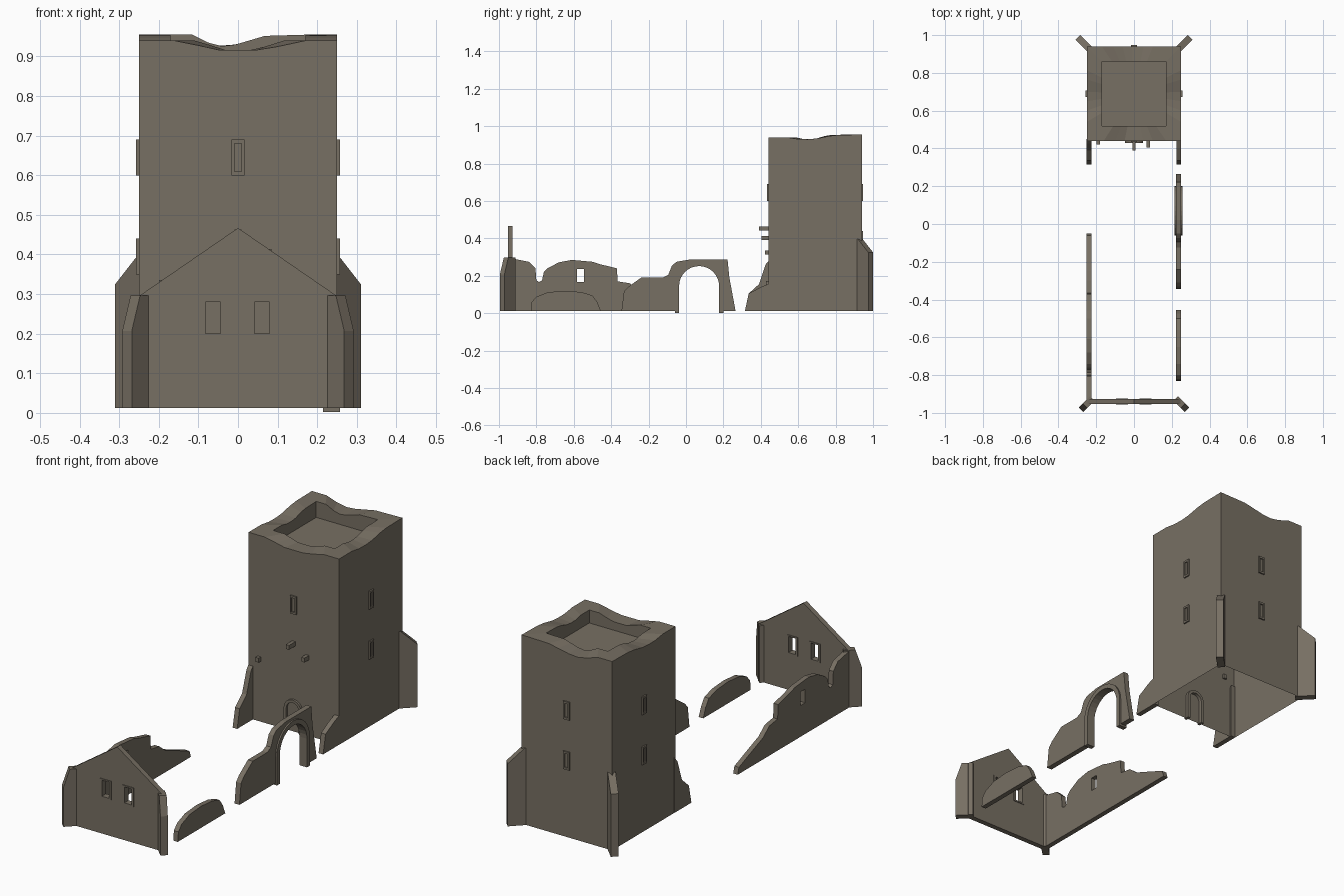
import bpy, bmesh, math
from mathutils import Matrix, Vector

if "Cube" in bpy.data.objects:
    bpy.data.objects.remove(bpy.data.objects["Cube"])

stone = bpy.data.materials.new("weathered stone")
stone.diffuse_color = (0.185, 0.16, 0.125, 1)
stone.use_nodes = True
stone.node_tree.nodes["Principled BSDF"].inputs["Base Color"].default_value = stone.diffuse_color


def slab(name, loops, angle, origin, thick):
    """Solid from 2D outlines (first outer, rest holes); local x runs along angle, local y is up."""
    cu = bpy.data.curves.new(name, 'CURVE')
    cu.dimensions = '2D'
    cu.fill_mode = 'BOTH'
    cu.extrude = thick / 2
    for loop in loops:
        sp = cu.splines.new('POLY')
        sp.points.add(len(loop) - 1)
        for p, c in zip(sp.points, loop):
            p.co = (c[0], c[1], 0, 1)
        sp.use_cyclic_u = True
    tmp = bpy.data.objects.new(name + "_outline", cu)
    bpy.context.collection.objects.link(tmp)
    bpy.context.view_layer.update()
    dg = bpy.context.evaluated_depsgraph_get()
    me = bpy.data.meshes.new_from_object(tmp.evaluated_get(dg))
    bpy.data.objects.remove(tmp)
    d = Vector((math.cos(angle), math.sin(angle), 0))
    up = Vector((0, 0, 1))
    m = Matrix((d, up, d.cross(up))).transposed().to_4x4()
    m.translation = origin
    me.transform(m)
    bm = bmesh.new()
    bm.from_mesh(me)
    bmesh.ops.remove_doubles(bm, verts=bm.verts, dist=1e-5)
    bmesh.ops.recalc_face_normals(bm, faces=bm.faces)
    bm.to_mesh(me)
    bm.free()
    return add(name, me)


def add(name, me):
    me.materials.clear()
    me.materials.append(stone)
    for p in me.polygons:
        p.use_smooth = False
    ob = bpy.data.objects.new(name, me)
    bpy.context.collection.objects.link(ob)
    return ob


def rect(x0, x1, z0, z1):
    return [(x0, z0), (x1, z0), (x1, z1), (x0, z1)]


def arc(c, z, r, n=16):
    return [(c - r * math.cos(math.pi * i / n), z + r * math.sin(math.pi * i / n)) for i in range(n + 1)]


def arch_ring(c, z0, spring, ro, ri):
    return ([(c - ro, z0)] + arc(c, spring, ro) + [(c + ro, z0), (c + ri, z0)]
            + arc(c, spring, ri)[::-1] + [(c - ri, z0)])


B = 0.012                      # foot of the walls
Q = math.pi / 2

# Tower: hollow shell open below, ragged rim and sunken top
front = [(0, .94), (.18, .94), (.3, .928), (.4, .917), (.6, .917), (.7, .925), (.84, .94), (1, .94)]
side = [(0, .94), (.2, .94), (.32, .931), (.42, .93), (.52, .934), (.65, .947), (.75, .953), (1, .955)]
back = [(0, .955), (.16, .955), (.28, .935), (.38, .926), (.48, .93), (.6, .942), (.7, .952), (1, .955)]
ring = ([(-1 + 2 * t, -1, z) for t, z in front[:-1]] + [(1, -1 + 2 * t, z) for t, z in side[:-1]]
        + [(-1 + 2 * t, 1, z) for t, z in back[:0:-1]] + [(-1, -1 + 2 * t, z) for t, z in side[:0:-1]])
bm = bmesh.new()
CY = 0.69


def loop(h, fixed=None):
    return [bm.verts.new((x * h, CY + y * h, z if fixed is None else fixed)) for x, y, z in ring]


loops = [loop(.25, B), loop(.25), loop(.17), loop(.17, .875)]
for a, b in zip(loops, loops[1:]):
    for i in range(len(ring)):
        j = (i + 1) % len(ring)
        bm.faces.new((a[i], a[j], b[j], b[i]))
bm.faces.new(loops[-1])
me = bpy.data.meshes.new("tower")
bm.to_mesh(me)
bm.free()
add("tower", me)

# Tower slit windows
for face, (ang, org) in {"front": (0, (0, .44, 0)), "back": (0, (0, .94, 0)),
                         "right": (Q, (.25, CY, 0)), "left": (Q, (-.25, CY, 0))}.items():
    for z in ([.60] if face == "front" else [.60, .35]):
        slab("tower_slit_" + face, [rect(-.017, .017, z, z + .09), rect(-.009, .009, z + .01, z + .08)],
             ang, org, .014)

# Tower doorway and beam stubs
slab("tower_door_frame", [arch_ring(0, B, .125, .048, .034)], 0, (0, .443, 0), .028)
for x, z, l in [(0, .452, .05), (.075, .403, .035), (-.19, .325, .018)]:
    slab("beam_stub", [rect(x - .009, x + .009, z - .011, z + .011)], 0, (0, .445 - l / 2, 0), l + .01)

# Diagonal buttresses on tower and gable corners
for s in (1, -1):
    a = math.radians(45) if s > 0 else math.radians(135)
    slab("tower_buttress", [[(-.03, B), (.067, B), (.067, .325), (-.01, .395), (-.03, .40)]],
         a, (s * .25, .94, 0), .036)
    slab("gable_buttress", [[(-.02, B), (.064, B), (.064, .207), (.034, .297), (-.02, .297)]],
         -a, (s * .235, -.938, 0), .034)

# Gable wall with two framed windows
wins = [(-.063), (.061)]
slab("gable_wall", [[(-.25, B), (.25, B), (.25, .295), (0, .467), (-.25, .295)]]
     + [rect(c - .02, c + .02, .2, .28) for c in wins], 0, (0, -.94, 0), .026)
for c in wins:
    slab("gable_window_frame", [rect(c - .031, c + .031, .193, .287), rect(c - .019, c + .019, .2, .28)],
         0, (0, -.94, 0), .033)

# Left nave wall, broken, with one window
slab("left_wall", [[(-.94, B), (-.05, B), (-.06, .045), (-.16, .085), (-.25, .12), (-.30, .16), (-.365, .17),
                    (-.37, .24), (-.46, .262), (-.5, .275), (-.61, .285), (-.68, .272), (-.74, .24), (-.76, .22),
                    (-.77, .175), (-.785, .167), (-.80, .175), (-.805, .24), (-.84, .275), (-.94, .295)],
                   rect(-.583, -.545, .168, .236)], Q, (-.238, 0, 0), .025)

# Right nave wall: low fragment
slab("right_wall_fragment", [[(-.83, B), (-.455, B), (-.475, .06), (-.5, .095), (-.56, .113), (-.65, .12),
                              (-.74, .112), (-.80, .088), (-.825, .06)]], Q, (.236, 0, 0), .025)

# Right nave wall: archway piece and its moulding
slab("archway_wall", [[(-.345, B), (-.045, B)] + arc(.07, .145, .115) + [(.185, B), (.265, B), (.232, .19),
                      (.222, .287), (.02, .287), (-.05, .275), (-.075, .255), (-.095, .205), (-.125, .19),
                      (-.24, .19), (-.31, .14), (-.332, .115)]], Q, (.236, 0, 0), .027)
slab("archway_moulding", [arch_ring(.07, .002, .145, .13, .107)], Q, (.236, 0, 0), .042)

# Wall stubs left against the tower
slab("left_wall_stub", [[(.315, B), (.45, B), (.45, .29), (.425, .26), (.405, .2), (.39, .155), (.335, .105)]],
     Q, (-.238, 0, 0), .025)
slab("right_wall_stub", [[(.315, B), (.45, B), (.45, .16), (.40, .14), (.335, .105)]], Q, (.237, 0, 0), .025)
